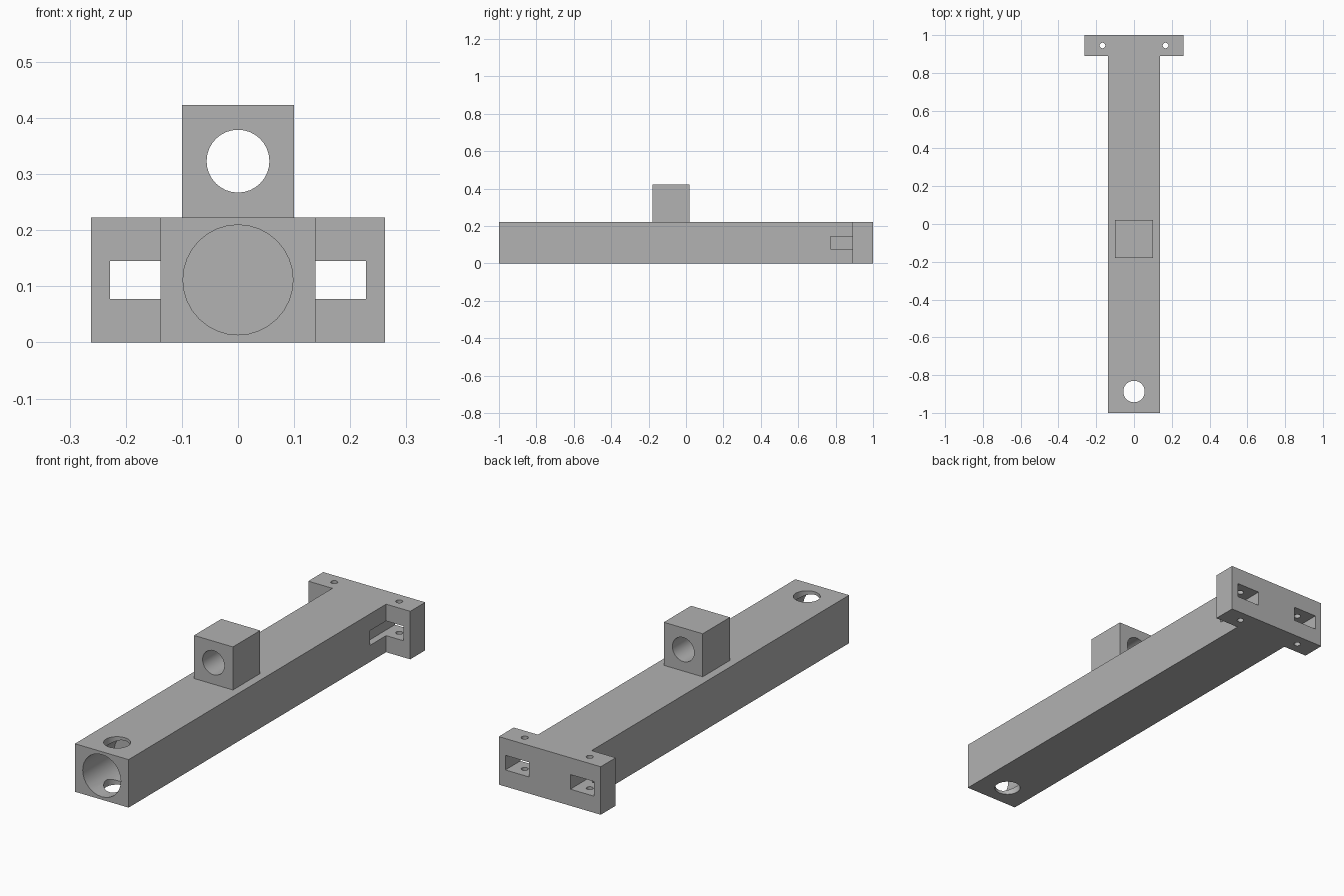
import bpy
import bmesh
import math
from mathutils import Matrix, Vector

cube = bpy.data.objects.get("Cube")
if cube:
    bpy.data.objects.remove(cube, do_unlink=True)

grey = bpy.data.materials.new("plain grey")
grey.use_nodes = True
colour = (0.445, 0.445, 0.445, 1)
grey.diffuse_color = colour
grey.node_tree.nodes["Principled BSDF"].inputs["Base Color"].default_value = colour

HALF = 0.138        # half width of the beam
WIDE = 0.262        # half width of the end flange
HEIGHT = 0.223
FLANGE_Y = 0.89
BORE_Z = HEIGHT / 2


def make_object(name, bm):
    bmesh.ops.recalc_face_normals(bm, faces=bm.faces)
    mesh = bpy.data.meshes.new(name)
    bm.to_mesh(mesh)
    bm.free()
    mesh.materials.append(grey)
    ob = bpy.data.objects.new(name, mesh)
    bpy.context.collection.objects.link(ob)
    return ob


def box(name, low, high):
    bm = bmesh.new()
    low, high = Vector(low), Vector(high)
    matrix = Matrix.Translation((low + high) / 2) @ Matrix.Diagonal((*(high - low), 1))
    bmesh.ops.create_cube(bm, size=1, matrix=matrix)
    return make_object(name, bm)


def rod(name, centre, radius, length, along_y=False, sides=32):
    bm = bmesh.new()
    turn = Matrix.Rotation(math.pi / 2 if along_y else 0, 4, "X")
    bmesh.ops.create_cone(bm, cap_ends=True, segments=sides, radius1=radius,
                          radius2=radius, depth=length,
                          matrix=Matrix.Translation(centre) @ turn)
    return make_object(name, bm)


def finish(ob, cutters):
    bpy.ops.object.select_all(action="DESELECT")
    bpy.context.view_layer.objects.active = ob
    ob.select_set(True)
    for cutter in cutters:
        cutter.hide_render = True
        mod = ob.modifiers.new("cut", "BOOLEAN")
        mod.operation = "DIFFERENCE"
        mod.solver = "EXACT"
        mod.object = cutter
        bpy.ops.object.modifier_apply(modifier=mod.name)
        bpy.data.objects.remove(cutter, do_unlink=True)
    bpy.ops.object.shade_smooth_by_angle(angle=math.radians(30))


# Beam and flange: one T-shaped outline, extruded upwards
half_outline = [(HALF, -1), (HALF, FLANGE_Y), (WIDE, FLANGE_Y), (WIDE, 1)]
outline = half_outline + [(-x, y) for x, y in reversed(half_outline)]
bm = bmesh.new()
base = bm.faces.new([bm.verts.new((x, y, 0)) for x, y in outline])
grown = bmesh.ops.extrude_face_region(bm, geom=[base])["geom"]
top = [v for v in grown if isinstance(v, bmesh.types.BMVert)]
bmesh.ops.translate(bm, verts=top, vec=(0, 0, HEIGHT))
beam = make_object("flanged_beam", bm)

# Blind front bore, vertical pin hole, flange slots and screw holes
cutters = [
    rod("front_bore", (0, -1, BORE_Z), 0.098, 0.46, along_y=True),
    rod("pin_hole", (0, -0.887, BORE_Z), 0.057, 0.5),
]
for side in (-1, 1):
    xs = sorted((side * 0.106, side * 0.228))
    cutters.append(box("slot", (xs[0], 0.772, 0.077), (xs[1], 1.1, 0.145)))
    cutters.append(rod("screw_hole", (side * 0.167, 0.945, BORE_Z), 0.015, 0.5, sides=24))
finish(beam, cutters)

# Raised block with a hole running front to back
block = box("sight_block", (-0.1, -0.18, HEIGHT), (0.1, 0.02, HEIGHT + 0.2))
finish(block, [rod("block_hole", (0, -0.08, 0.323), 0.056, 0.5, along_y=True)])
